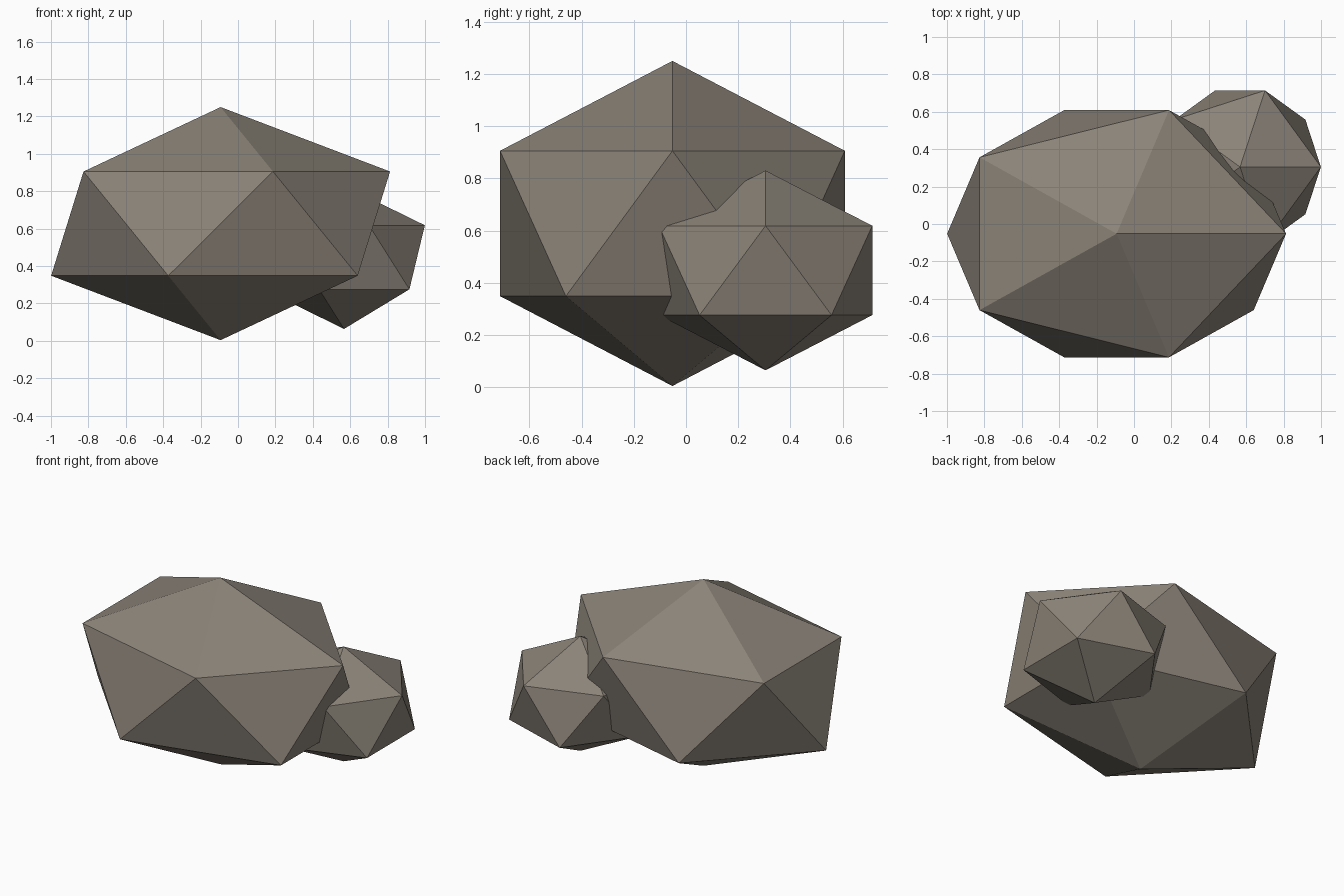
import bpy

cube = bpy.data.objects.get("Cube")
if cube:
    bpy.data.objects.remove(cube, do_unlink=True)

# Single warm grey stone colour
STONE = (0.258, 0.227, 0.188, 1.0)
stone = bpy.data.materials.new("warm grey stone")
stone.use_nodes = True
stone.diffuse_color = STONE
bsdf = next(n for n in stone.node_tree.nodes if n.type == "BSDF_PRINCIPLED")
bsdf.inputs["Base Color"].default_value = STONE


def add_rock(name, centre, radii):
    """Flat-faced twenty-sided boulder stretched to its radii."""
    bpy.ops.mesh.primitive_ico_sphere_add(subdivisions=1, radius=1, location=centre)
    rock = bpy.context.object
    rock.name = name
    rock.scale = radii
    bpy.ops.object.transform_apply(location=False, rotation=False, scale=True)
    bpy.ops.object.shade_flat()
    rock.data.materials.append(stone)
    return rock


# Large boulder, with a small one nestled into its back left side
add_rock("large_rock", (-0.093, -0.052, 0.627), (1.013, 0.777, 0.623))
add_rock("small_rock", (0.567, 0.305, 0.447), (0.483, 0.481, 0.383))
